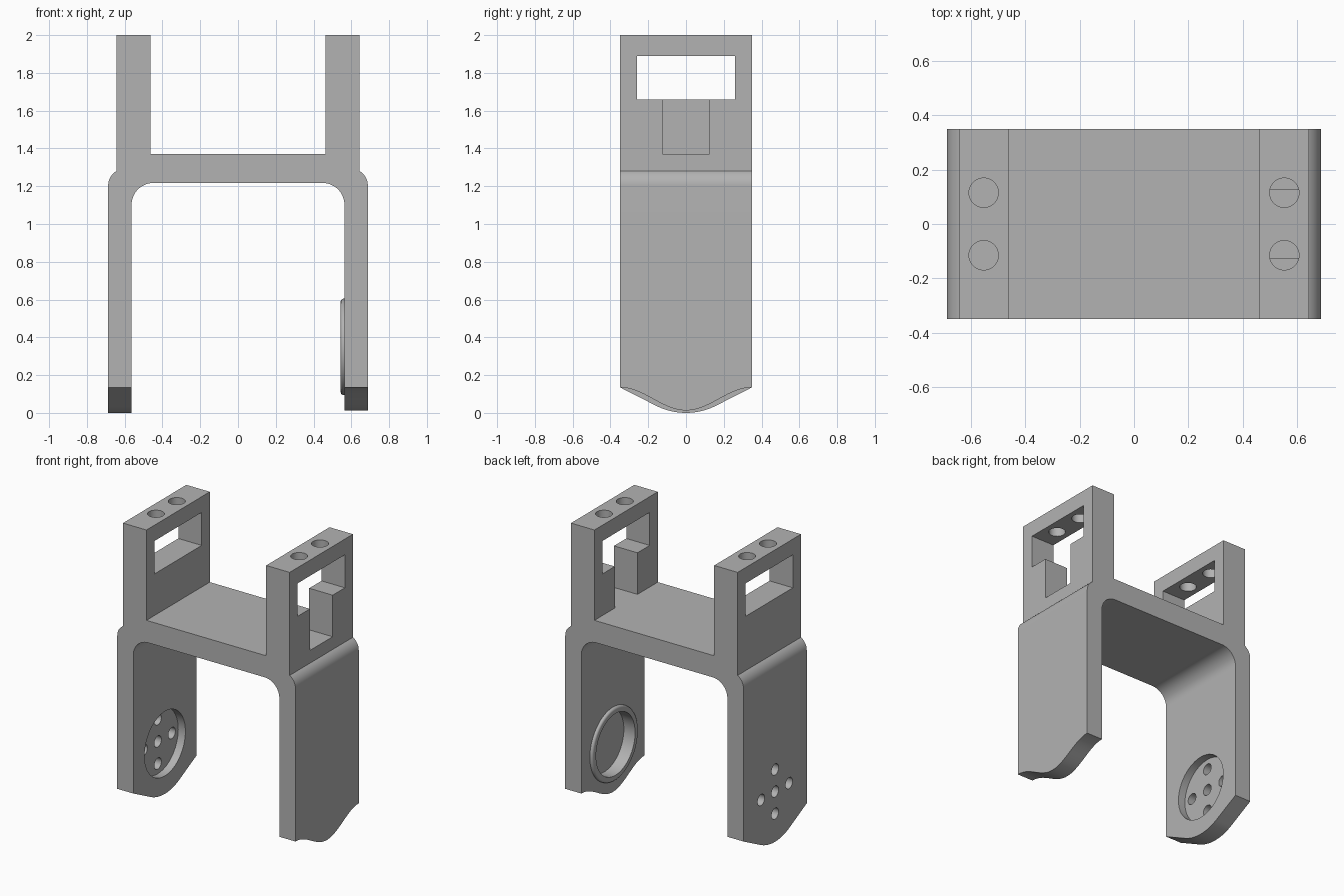
import bpy, bmesh
from math import sin, cos, pi, radians
from mathutils import Matrix, Vector

if "Cube" in bpy.data.objects:
    bpy.data.objects.remove(bpy.data.objects["Cube"])

HALF_X, HALF_Y = 0.6875, 0.349        # overall half sizes
LEG_IN = 0.5635                       # inner face of the legs
POST_IN, POST_OUT = 0.462, 0.643      # faces of the upper posts
HUB_Z = 0.35                          # height of the joint axis

grey = bpy.data.materials.new("plain grey")
grey.use_nodes = True
grey.diffuse_color = (0.45, 0.45, 0.45, 1)
grey.node_tree.nodes["Principled BSDF"].inputs["Base Color"].default_value = grey.diffuse_color


def finish(name, bm):
    bmesh.ops.recalc_face_normals(bm, faces=bm.faces)
    mesh = bpy.data.meshes.new(name)
    bm.to_mesh(mesh)
    bm.free()
    mesh.materials.append(grey)
    ob = bpy.data.objects.new(name, mesh)
    bpy.context.collection.objects.link(ob)
    return ob


def prism(name, points, move):
    """Extrude a closed outline of 3D points along a vector."""
    bm = bmesh.new()
    face = bm.faces.new([bm.verts.new(p) for p in points])
    new = bmesh.ops.extrude_face_region(bm, geom=[face])["geom"]
    bmesh.ops.translate(bm, vec=move, verts=[v for v in new if isinstance(v, bmesh.types.BMVert)])
    return finish(name, bm)


def box(name, x, y, z):
    corners = [(x[0], y[0], z[0]), (x[0], y[1], z[0]), (x[0], y[1], z[1]), (x[0], y[0], z[1])]
    return prism(name, corners, (x[1] - x[0], 0, 0))


def cylinder(name, center, radius, length, axis, sides=48):
    bm = bmesh.new()
    turn = Vector((0, 0, 1)).rotation_difference(Vector(axis)).to_matrix().to_4x4()
    bmesh.ops.create_cone(bm, cap_ends=True, segments=sides, radius1=radius, radius2=radius,
                          depth=length, matrix=Matrix.Translation(center) @ turn)
    return finish(name, bm)


def combine(target, tool, operation="DIFFERENCE"):
    mod = target.modifiers.new("combine", "BOOLEAN")
    mod.operation, mod.solver, mod.object = operation, "EXACT", tool
    bpy.context.view_layer.objects.active = target
    bpy.ops.object.modifier_apply(modifier=mod.name)
    bpy.data.objects.remove(tool)


def arc(cx, cz, r, start, end, steps=12):
    angles = [radians(start + (end - start) * i / steps) for i in range(steps + 1)]
    return [(cx + r * cos(a), cz + r * sin(a)) for a in angles]


# Main frame: half outline mirrored, extruded front to back
half = [(0, 1.217)]
half += arc(LEG_IN - 0.115, 1.102, 0.115, 90, 0)
half += [(LEG_IN, 0), (HALF_X, 0)]
half += arc(HALF_X - 0.09, 1.203, 0.09, 0, 60)
half += [(POST_OUT, 2), (POST_IN, 2), (POST_IN, 1.37), (0, 1.37)]
outline = half + [(-x, z) for x, z in reversed(half[1:-1])]
bracket = prism("bracket", [(x, -HALF_Y, z) for x, z in outline], (0, 2 * HALF_Y, 0))

# Leg ends: rounded on the right, wavy on the left
tip = [(-HALF_Y, 0.135)] + arc(0, HUB_Z, 0.35, -117, -63, 24) + [(HALF_Y, 0.135)]
wave = [(HALF_Y * i / 16, 0.074 - 0.061 * cos(pi * i / 16)) for i in range(-16, 17)]
for x, curve in ((-0.8, tip), (0.45, wave)):
    loop = [(-0.5, -0.2), (-0.5, 0.135)] + curve + [(0.5, 0.135), (0.5, -0.2)]
    combine(bracket, prism("leg_end_cutter", [(x, y, z) for y, z in loop], (0.35, 0, 0)))

# Post windows and the screw holes above them
for side in (-1, 1):
    x = side * 0.5525
    combine(bracket, box("window_cutter", (x - 0.2, x + 0.2), (-0.26, 0.26), (1.66, 1.89)))
    for y in (-0.115, 0.115):
        combine(bracket, cylinder("screw_cutter", (x, y, 1.95), 0.054, 0.3, (0, 0, 1), 32))

# Slot below the left window
combine(bracket, box("slot_cutter", (POST_IN - 0.1, 0.8), (-0.125, 0.125), (1.37, 1.7)))

# Round recess with five holes in the right leg
combine(bracket, cylinder("recess_cutter", (-LEG_IN, 0, HUB_Z), 0.225, 0.11, (1, 0, 0)))
for y, z in ((0, 0), (0.154, 0), (-0.154, 0), (0, 0.154), (0, -0.154)):
    combine(bracket, cylinder("bolt_cutter", (-0.65, y, HUB_Z + z), 0.039, 0.2, (1, 0, 0), 24))

# Raised hub ring with rounded rim and blind bore in the left leg
ring = cylinder("hub_ring", (LEG_IN, 0, HUB_Z), 0.255, 0.04, (1, 0, 0), 64)
rim = ring.modifiers.new("rounded rim", "BEVEL")
rim.width, rim.segments = 0.015, 4
bpy.context.view_layer.objects.active = ring
bpy.ops.object.modifier_apply(modifier=rim.name)
combine(bracket, ring, "UNION")
combine(bracket, cylinder("bore_cutter", (0.57, 0, HUB_Z), 0.215, 0.12, (1, 0, 0), 64))

# Smooth the curved surfaces, keep the edges sharp
bpy.ops.object.select_all(action="DESELECT")
bracket.select_set(True)
bpy.context.view_layer.objects.active = bracket
bpy.ops.object.shade_smooth_by_angle(angle=radians(30))
